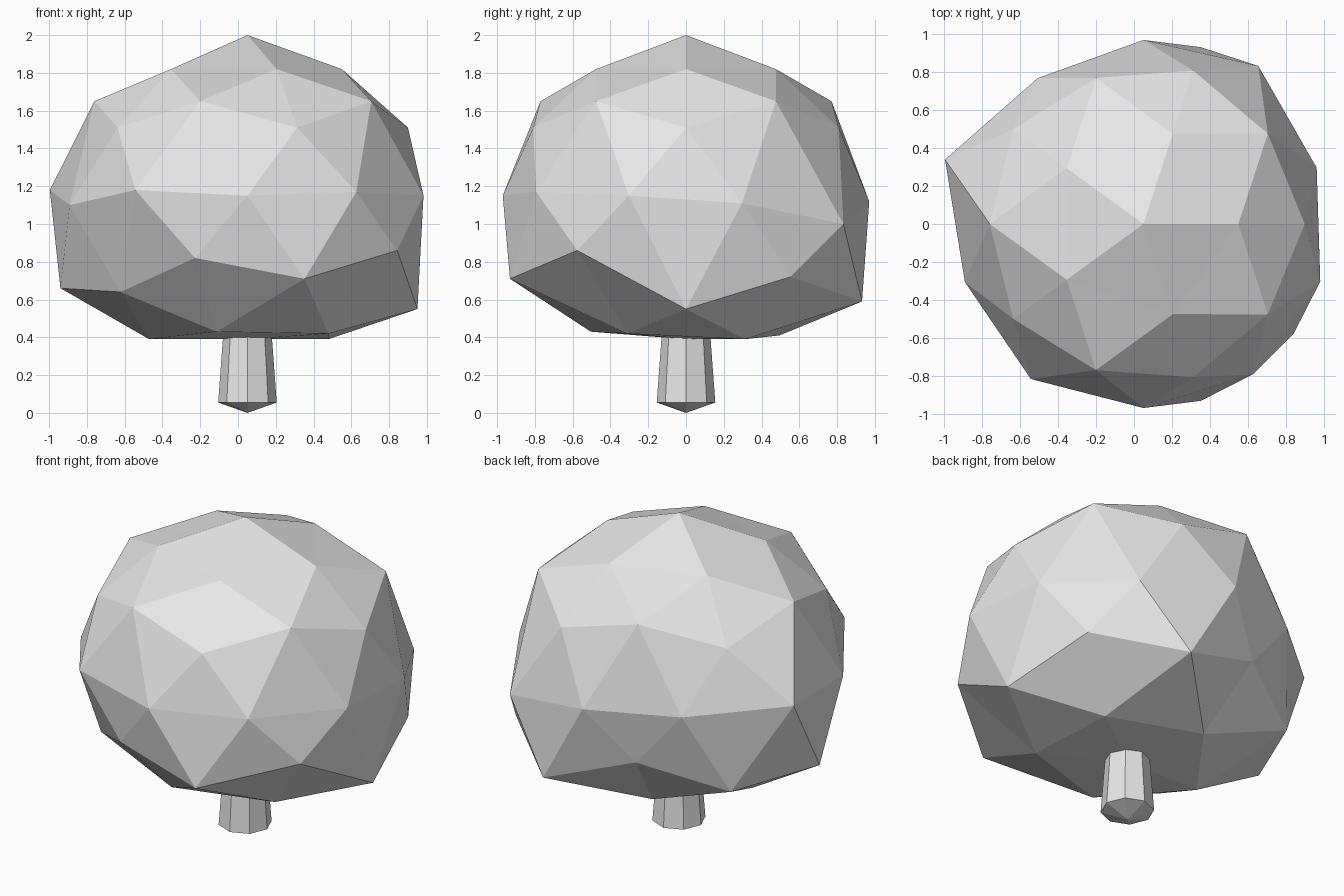
import bpy
import bmesh
from math import atan2, cos, sin, degrees, radians

old = bpy.data.objects.get("Cube")
if old:
    bpy.data.objects.remove(old, do_unlink=True)

AXIS_X = 0.05

grey = bpy.data.materials.new("light_grey")
grey.use_nodes = True
colour = (0.8, 0.8, 0.8, 1)
grey.diffuse_color = colour
grey.node_tree.nodes["Principled BSDF"].inputs["Base Color"].default_value = colour


def make_object(name, bm):
    bmesh.ops.recalc_face_normals(bm, faces=bm.faces)
    mesh = bpy.data.meshes.new(name)
    bm.to_mesh(mesh)
    bm.free()
    mesh.materials.append(grey)
    obj = bpy.data.objects.new(name, mesh)
    obj.location.x = AXIS_X
    bpy.context.collection.objects.link(obj)
    return obj


# Uneven (radius, height) of the crown's widest, lower and underside rings, anticlockwise
widest = [(.96, 1.11), (1.03, 1), (.97, 1.12), (.95, 1.14), (1.1, 1.18),
          (.99, 1.1), (1.01, 1.18), (.97, 1.15), (.98, 1.17), (.98, 1.15)]
lower = [(.9, .55), (.94, .72), (.98, .59), (.85, .79), (.92, .63),
         (.99, .66), (.83, .64), (.9, .82), (.98, .71), (.98, .86)]
underside = [(.53, .39), (.52, .41), (.52, .39), (.53, .43), (.53, .42)]


def crown_point(co):
    """Radius and height of a crown corner, chosen by its ring and direction."""
    angle = degrees(atan2(co.y, co.x)) % 360
    if co.z > .99:
        return 0, 2
    if co.z > .7:
        return .5, 1.82
    if co.z > .5:
        return .81, 1.65
    if co.z > .2:
        return .85, 1.51
    if co.z > -.2:
        return widest[round((angle - 18) / 36) % 10]
    if co.z > -.7:
        return lower[round(angle / 36) % 10]
    if co.z > -.99:
        return underside[round((angle - 36) / 72) % 5]
    return 0, .39


# Leafy crown: a faceted ball pushed out ring by ring
bm = bmesh.new()
bmesh.ops.create_icosphere(bm, subdivisions=2, radius=1)
for v in bm.verts:
    radius, height = crown_point(v.co)
    angle = atan2(v.co.y, v.co.x)
    v.co = (radius * cos(angle), radius * sin(angle), height)
make_object("crown", bm)

# Tapered eight-sided trunk with a pointed foot
SIDES = 8
bm = bmesh.new()
rings = []
for radius, height in [(.155, .055), (.1, .8)]:
    rings.append([bm.verts.new((radius * cos(radians(a)), radius * sin(radians(a)), height))
                  for a in range(0, 360, 360 // SIDES)])
foot = bm.verts.new((0, 0, 0))
bottom, top = rings
for i in range(SIDES):
    j = (i + 1) % SIDES
    bm.faces.new((bottom[i], bottom[j], top[j], top[i]))
    bm.faces.new((foot, bottom[j], bottom[i]))
bm.faces.new(top)
make_object("trunk", bm)
